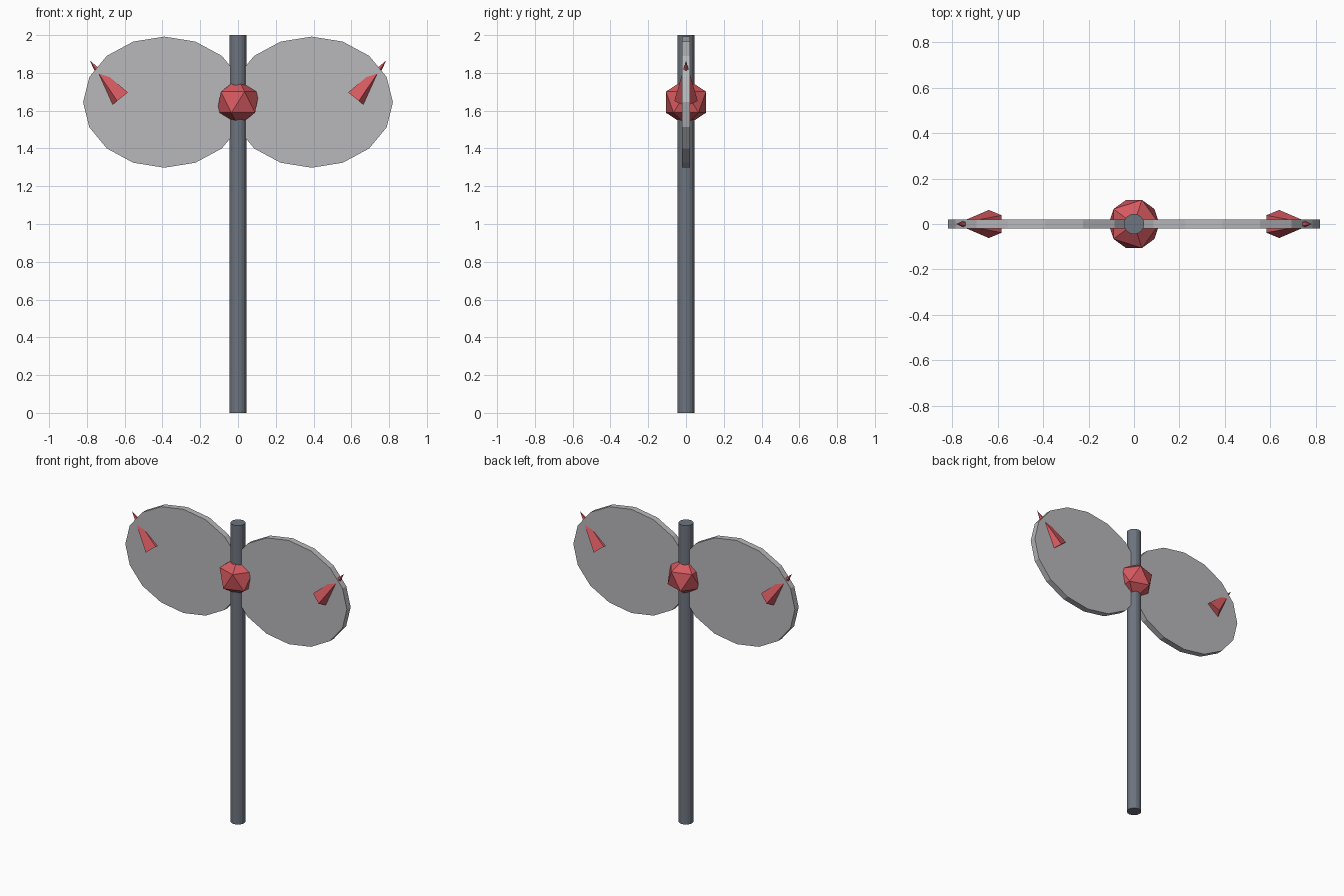
import bpy, math
from mathutils import Matrix, Vector

if "Cube" in bpy.data.objects:
    bpy.data.objects.remove(bpy.data.objects["Cube"])


def material(name, rgb):
    m = bpy.data.materials.new(name)
    m.diffuse_color = (*rgb, 1)
    m.use_nodes = True
    m.node_tree.nodes["Principled BSDF"].inputs["Base Color"].default_value = m.diffuse_color
    return m


STEEL = material("dark steel", (0.155, 0.175, 0.21))
BLADE = material("pale grey", (0.48, 0.48, 0.50))
RED = material("red", (0.66, 0.10, 0.115))


def finish(name, mat):
    ob = bpy.context.object
    ob.name = name
    ob.data.materials.append(mat)
    return ob


HUB_Z = 1.645

# Shaft
bpy.ops.mesh.primitive_cylinder_add(vertices=16, radius=0.045, depth=2, location=(0, 0, 1))
finish("shaft", STEEL)

# Faceted hub
bpy.ops.mesh.primitive_ico_sphere_add(subdivisions=1, radius=0.125, location=(0, 0, HUB_Z))
finish("hub", RED)

for side, s in (("left", -1), ("right", 1)):
    # Oval blade plate
    bpy.ops.mesh.primitive_cylinder_add(vertices=16, radius=1, depth=0.04)
    blade = finish(side + "_blade", BLADE)
    blade.data.transform(Matrix.Translation((0.39 * s, 0, HUB_Z))
                         @ Matrix.Diagonal((0.43, 1, 0.347, 1))
                         @ Matrix.Rotation(math.pi / 2, 4, 'X'))

    # Five-sided spike through the plate, leaning outwards
    length = 0.257
    bpy.ops.mesh.primitive_cone_add(vertices=5, radius1=0.065, radius2=0, depth=length)
    spike = finish(side + "_spike", RED)
    lean = math.radians(38.5) * s
    spike.data.transform(Matrix.Translation((0.624 * s, 0, 1.664))
                         @ Matrix.Rotation(lean, 4, 'Y')
                         @ Matrix.Translation((0, 0, length / 2))
                         @ Matrix.Rotation(-s * math.pi / 2, 4, 'Z'))
